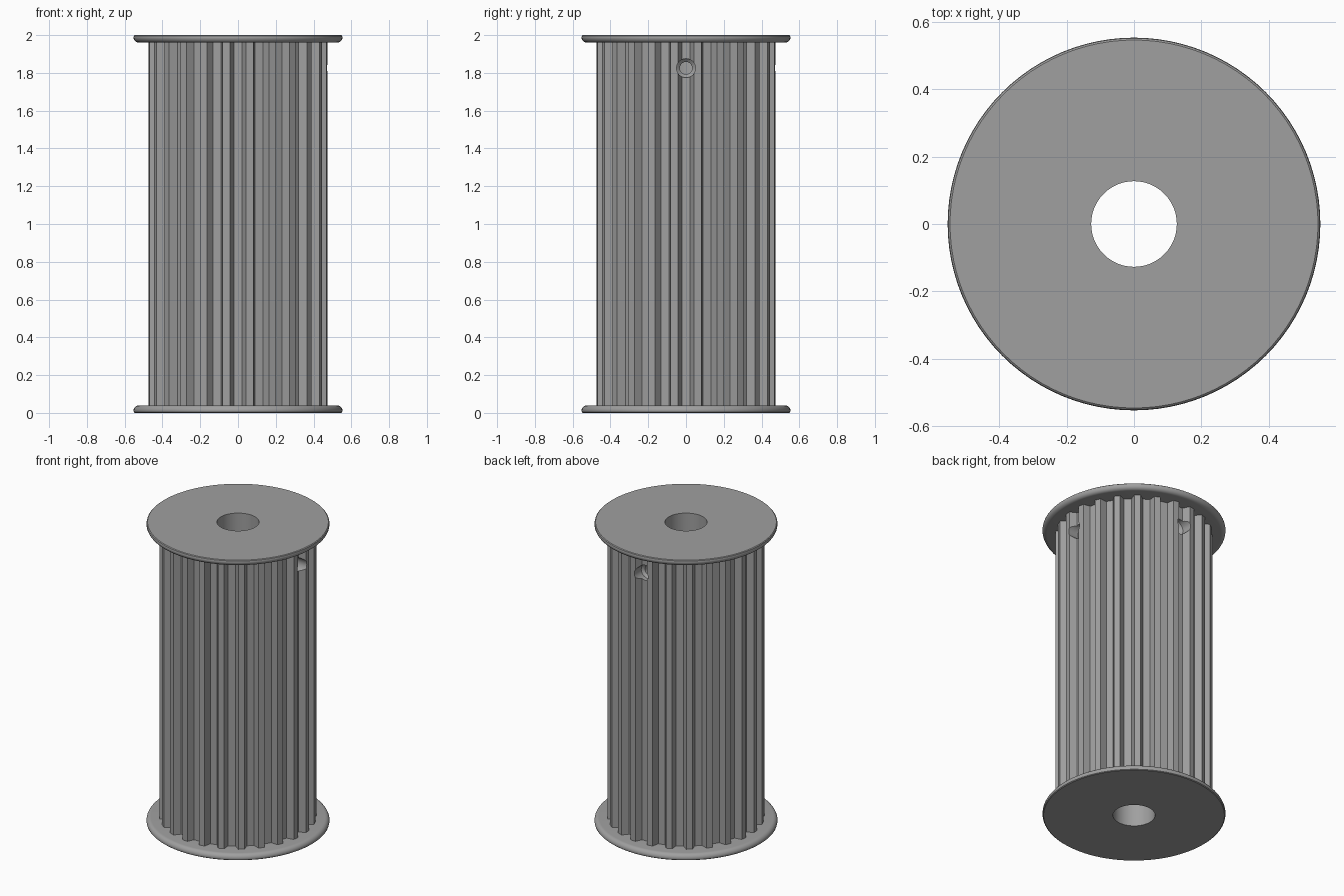
import bpy, bmesh, math
from mathutils import Matrix

if "Cube" in bpy.data.objects:
    bpy.data.objects.remove(bpy.data.objects["Cube"])

TEETH = 24
R_TIP, R_ROOT, R_BORE = 0.475, 0.43, 0.127
SEG = 96

metal = bpy.data.materials.new("grey_metal")
metal.diffuse_color = (0.35, 0.35, 0.35, 1)
metal.use_nodes = True
metal.node_tree.nodes["Principled BSDF"].inputs["Base Color"].default_value = metal.diffuse_color


def finish(bm, name):
    bmesh.ops.recalc_face_normals(bm, faces=bm.faces)
    me = bpy.data.meshes.new(name)
    bm.to_mesh(me)
    bm.free()
    me.materials.append(metal)
    ob = bpy.data.objects.new(name, me)
    bpy.context.collection.objects.link(ob)
    return ob


def smooth(ob):
    bpy.ops.object.select_all(action='DESELECT')
    ob.select_set(True)
    bpy.context.view_layer.objects.active = ob
    bpy.ops.object.shade_smooth_by_angle(angle=math.radians(25))


def lathe(name, profile, seg=SEG, matrix=Matrix()):
    """Revolve a closed (radius, height) profile around z."""
    bm = bmesh.new()
    vs = [bm.verts.new((r, 0, z)) for r, z in profile]
    es = [bm.edges.new((vs[i], vs[(i + 1) % len(vs)])) for i in range(len(vs))]
    bmesh.ops.spin(bm, geom=vs + es, cent=(0, 0, 0), axis=(0, 0, 1),
                   angle=math.tau, steps=seg, use_merge=True)
    bmesh.ops.remove_doubles(bm, verts=bm.verts, dist=1e-5)
    bmesh.ops.transform(bm, matrix=matrix, verts=bm.verts)
    return finish(bm, name)


# toothed body: one groove per pitch, centred on the axes
bm = bmesh.new()
outline = []
for i in range(TEETH):
    a = math.tau * i / TEETH
    for r, half in ((R_TIP, -0.043), (R_ROOT, -0.022), (R_ROOT, 0.022), (R_TIP, 0.043)):
        t = a + half / r
        outline.append(bm.verts.new((r * math.cos(t), r * math.sin(t), 0.02)))
face = bm.faces.new(outline)
top = bmesh.ops.extrude_face_region(bm, geom=[face])
bmesh.ops.translate(bm, vec=(0, 0, 1.96),
                    verts=[v for v in top["geom"] if isinstance(v, bmesh.types.BMVert)])
body = finish(bm, "toothed_body")

# cutters: centre bore and two stepped set screw holes
cutters = [lathe("bore_cutter", [(0, -0.1), (R_BORE, -0.1), (R_BORE, 2.1), (0, 2.1)])]
hole = [(0, 0.06), (0.033, 0.06), (0.033, 0.385), (0.05, 0.40), (0.05, 0.6), (0, 0.6)]
to_x = Matrix.Translation((0, 0, 1.825)) @ Matrix.Rotation(math.pi / 2, 4, 'Y')
for k in range(2):
    m = Matrix.Rotation(k * math.pi / 2, 4, 'Z') @ to_x
    cutters.append(lathe(f"screw_hole_cutter_{k + 1}", hole, 32, m))

for c in cutters:
    mod = body.modifiers.new("cut", 'BOOLEAN')
    mod.operation = 'DIFFERENCE'
    mod.solver = 'EXACT'
    mod.object = c
    bpy.context.view_layer.objects.active = body
    bpy.ops.object.modifier_apply(modifier=mod.name)
    bpy.data.objects.remove(c)
smooth(body)

# end flanges: flat outside, rounded rim towards the teeth
rim = [(0.525 + 0.028 * math.cos(t), 0.012 + 0.028 * math.sin(t))
       for t in (math.pi / 2 * i / 6 for i in range(7))]
profile = [(R_BORE, 0), (0.546, 0), (0.551, 0.004)] + rim + [(R_BORE, 0.04)]
for name, flip in (("bottom_flange", False), ("top_flange", True)):
    p = [(r, 2 - z if flip else z) for r, z in profile]
    smooth(lathe(name, p))
